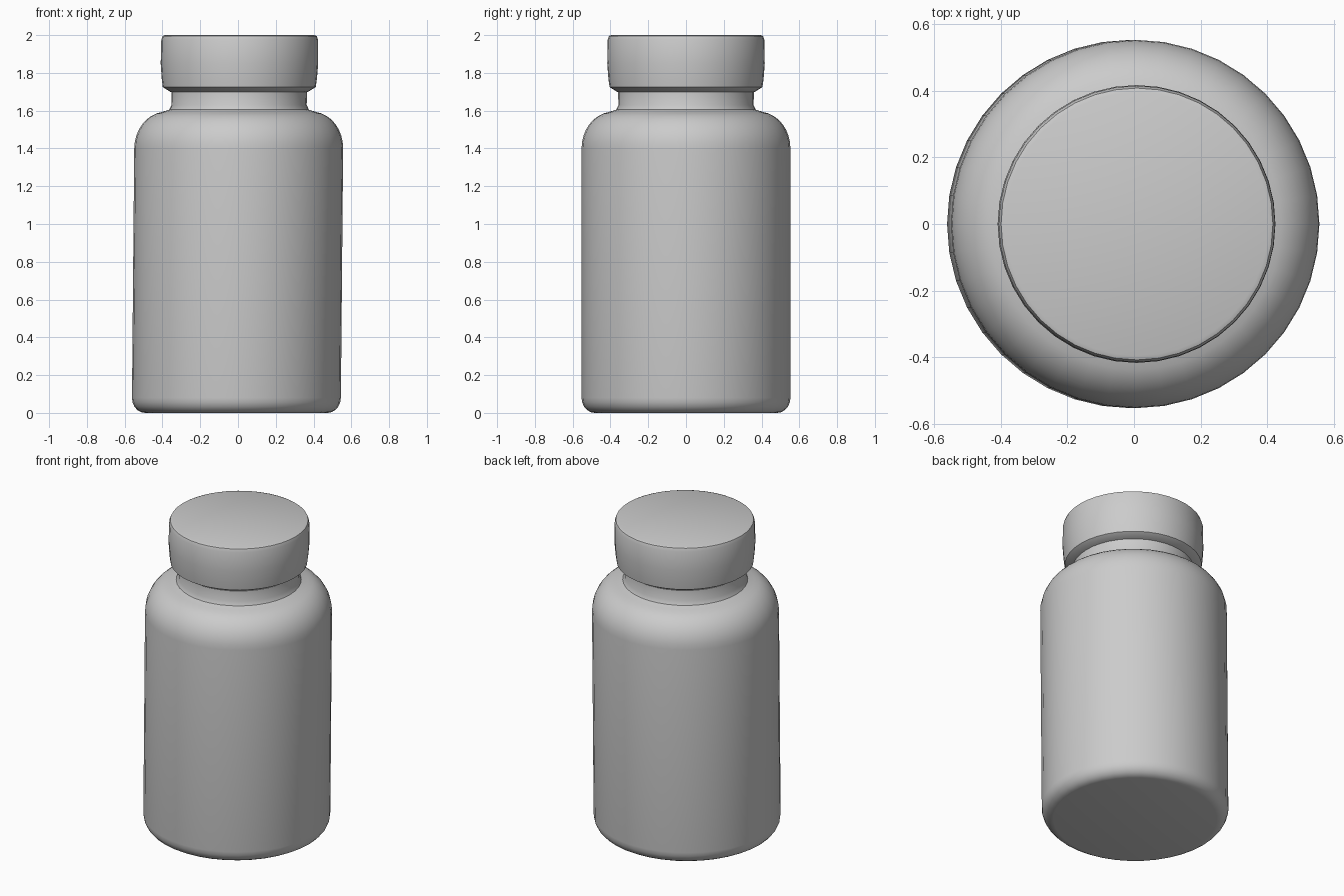
import bpy
import bmesh
import math

SIDES = 40
LEAN = 0.009  # the bottle tilts very slightly toward +x

cube = bpy.data.objects.get("Cube")
if cube:
    bpy.data.objects.remove(cube, do_unlink=True)

grey = bpy.data.materials.new("plain grey")
grey.use_nodes = True
colour = (0.6, 0.6, 0.6, 1)
grey.diffuse_color = colour
grey.node_tree.nodes["Principled BSDF"].inputs["Base Color"].default_value = colour


def lathe(name, profile, sharp=40):
    """Spin (radius, height) points round z; zero radius closes an end."""
    bm = bmesh.new()
    verts = [bm.verts.new((r, 0, z)) for r, z in profile]
    edges = [bm.edges.new(pair) for pair in zip(verts, verts[1:])]
    bmesh.ops.spin(bm, geom=verts + edges, cent=(0, 0, 0), axis=(0, 0, 1),
                   angle=math.tau, steps=SIDES, use_duplicate=False)
    bmesh.ops.remove_doubles(bm, verts=bm.verts, dist=0.0005)
    bmesh.ops.recalc_face_normals(bm, faces=bm.faces)
    for v in bm.verts:
        v.co.x += LEAN * (v.co.z - 1)
    mesh = bpy.data.meshes.new(name)
    bm.to_mesh(mesh)
    bm.free()
    mesh.materials.append(grey)
    obj = bpy.data.objects.new(name, mesh)
    bpy.context.collection.objects.link(obj)
    bpy.ops.object.select_all(action="DESELECT")
    obj.select_set(True)
    bpy.context.view_layer.objects.active = obj
    bpy.ops.object.shade_smooth_by_angle(angle=math.radians(sharp))


def arc(cr, cz, rr, rz, start, end, steps):
    """Points on an elliptical corner, angles in degrees."""
    angles = [math.radians(start + (end - start) * i / steps) for i in range(steps + 1)]
    return [(cr + rr * math.cos(a), cz + rz * math.sin(a)) for a in angles]


# Body: flat base, rounded bottom edge, straight wall, round shoulder, neck
lathe("bottle_body",
      [(0, 0)]
      + arc(0.483, 0.08, 0.07, 0.08, -90, 0, 5)
      + arc(0.385, 1.40, 0.168, 0.195, 0, 82, 8)
      + [(0.370, 1.605), (0.358, 1.63), (0.360, 1.72), (0, 1.72)])

# Cap: chamfered lower rim, nearly straight wall, flat lid
lathe("cap",
      [(0, 1.70), (0.365, 1.70), (0.405, 1.725), (0.411, 1.77),
       (0.417, 1.85), (0.415, 1.975), (0.408, 1.995), (0.395, 2.0), (0, 2.0)])
